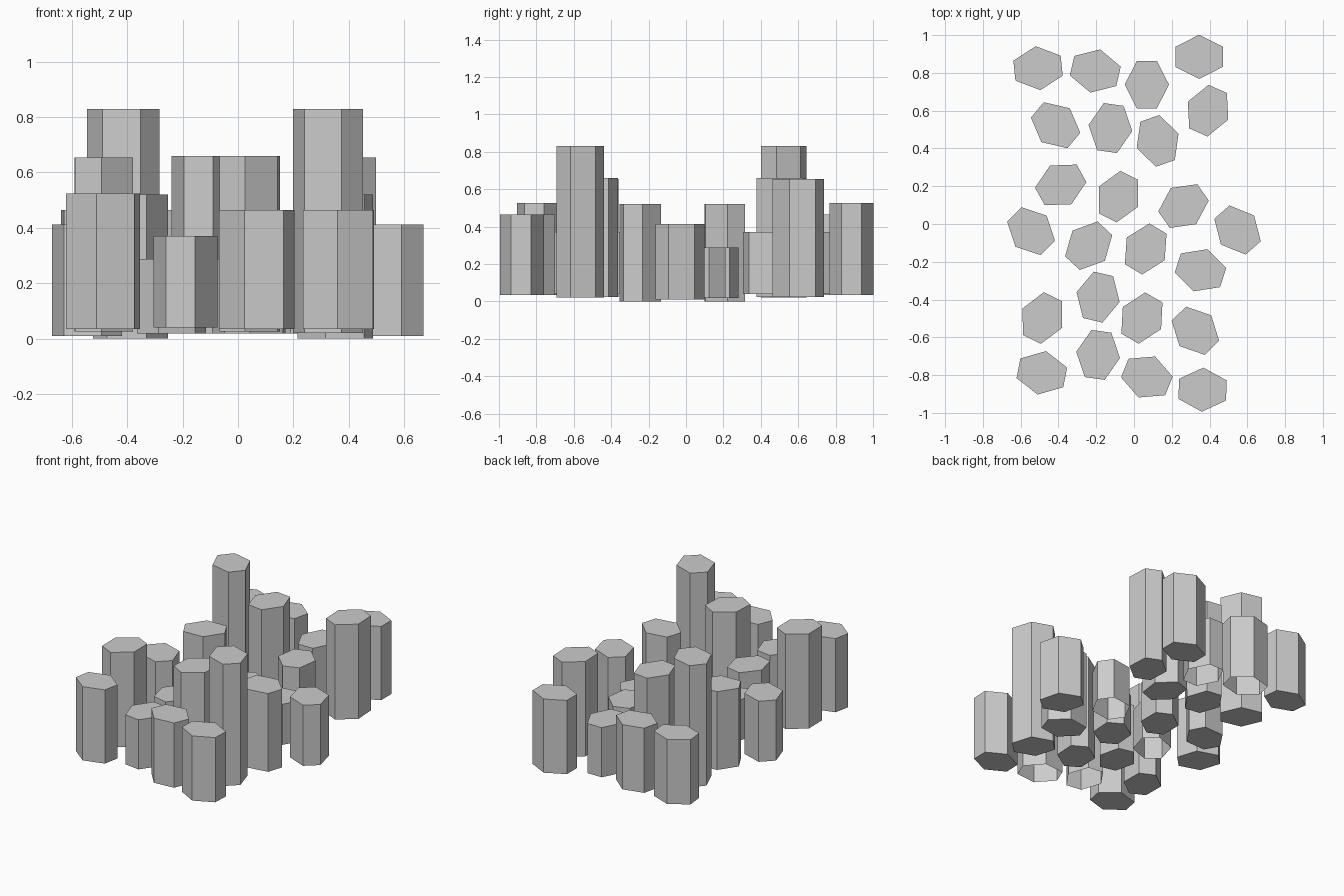
import bpy, bmesh
from math import sin, cos, radians

if "Cube" in bpy.data.objects:
    bpy.data.objects.remove(bpy.data.objects["Cube"])

# slightly flattened hexagon shared by every column
HEX = [(0, .117), (-.126, .053), (-.126, -.053), (0, -.117), (.126, -.053), (.126, .053)]


def column(name, x, y, turn, z0, z1, closed):
    """Upright hexagonal prism; some columns have no underside."""
    c, s = cos(radians(turn)), sin(radians(turn))
    bm = bmesh.new()
    ring = [(x + u * c - v * s, y + u * s + v * c) for u, v in HEX]
    low = [bm.verts.new((px, py, z0)) for px, py in ring]
    top = [bm.verts.new((px, py, z1)) for px, py in ring]
    for i in range(6):
        j = (i + 1) % 6
        bm.faces.new((low[i], low[j], top[j], top[i]))
    bm.faces.new(top)
    if closed:
        bm.faces.new(low[::-1])
    me = bpy.data.meshes.new(name)
    bm.to_mesh(me)
    bm.free()
    bpy.context.collection.objects.link(bpy.data.objects.new(name, me))


# group name, base, top, closed underside, columns as (x, y, turn)
GROUPS = [
    ("tallest_column", .02, .83, True, [(-.415, .523, -40), (.325, -.565, -46)]),
    ("tall_inner_column", .025, .66, True, [(-.125, .508, 82), (.042, -.498, 60)]),
    ("tall_outer_column", .025, .655, True, [(.392, .60, 66), (-.485, -.498, 64)]),
    ("corner_column", .035, .525, True, [(.345, .885, 0), (-.488, -.788, -11)]),
    ("mid_column", 0, .52, True, [(-.388, .207, 29), (.352, -.245, -18)]),
    ("end_column", .035, .465, True, [(-.508, .825, 6), (.363, -.877, -2)]),
    ("end_open_column", .035, .465, False, [(-.205, .81, -13), (.068, -.81, -22)]),
    ("side_column", .01, .413, True, [(-.545, -.038, -45), (.548, -.032, -49)]),
    ("short_column", .04, .37, True, [(.125, .44, 109), (-.19, -.387, 77)]),
    ("short_open_column", .04, .37, False, [(.068, .738, 90), (-.19, -.693, 82)]),
    ("low_column", .018, .288, True, [(-.082, .145, 63), (.062, -.132, 59)]),
    ("low_open_column", .018, .288, False, [(.262, .095, 35), (-.24, -.115, 47)]),
]
for name, z0, z1, closed, spots in GROUPS:
    for i, (x, y, turn) in enumerate(spots, 1):
        column(f"{name}_{i}", x, y, turn, z0, z1, closed)
